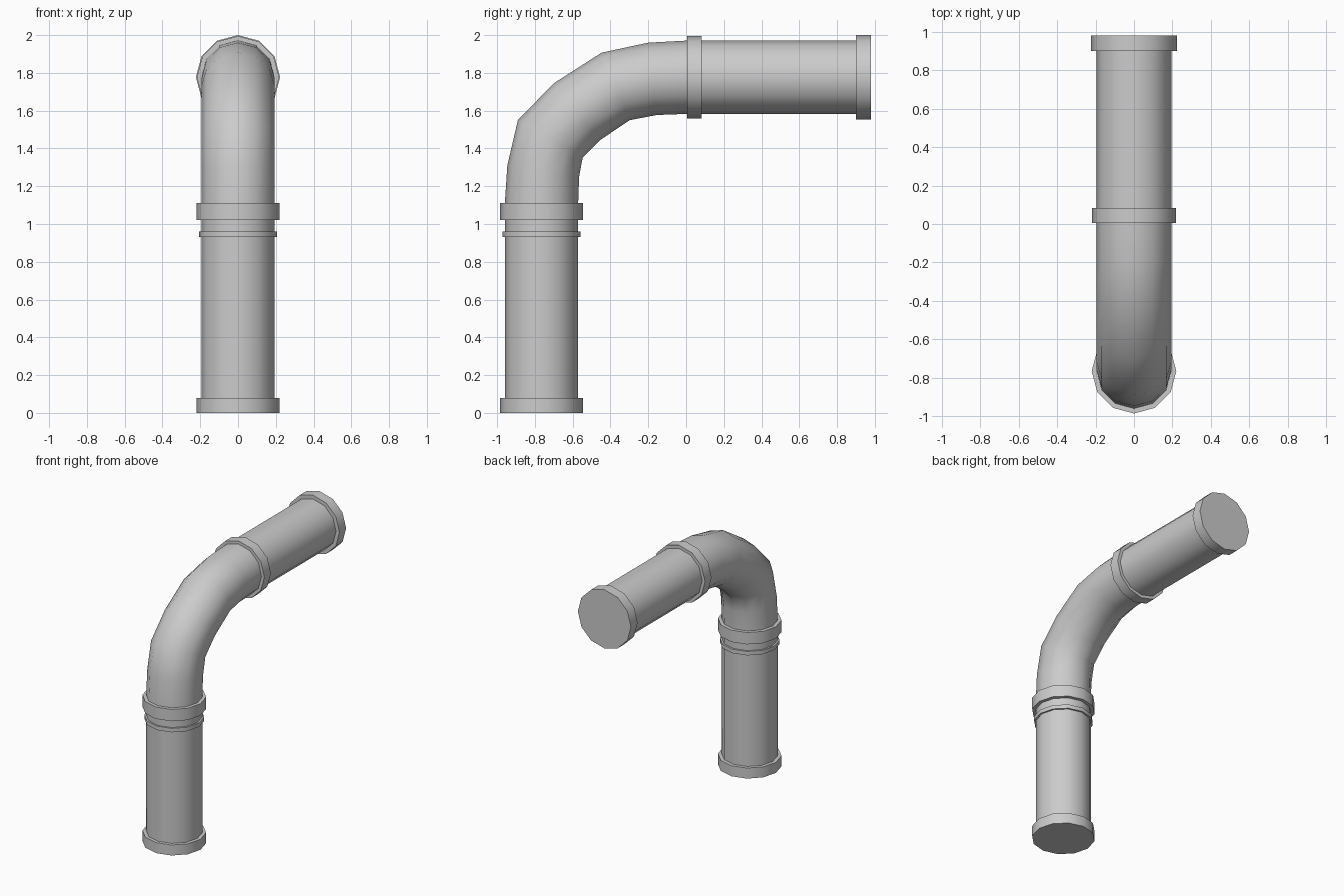
import bpy, math
from mathutils import Vector

if "Cube" in bpy.data.objects:
    bpy.data.objects.remove(bpy.data.objects["Cube"])

SIDES = 12
AXIS_Y, AXIS_Z = -0.765, 1.777   # centre lines of the upright and level runs
R = 0.194                        # pipe radius
X = Vector((1, 0, 0))


def loft(name, rings, cap_start=False, cap_end=False):
    """Skin rings given as (outer (y, z), inner (y, z), half width in x)."""
    verts, faces = [], []
    for o, i, w in rings:
        o, i = Vector((0, *o)), Vector((0, *i))
        c, u = (o + i) / 2, (o - i) / 2
        for k in range(SIDES):
            a = math.tau * k / SIDES
            verts.append(c + X * w * math.cos(a) + u * math.sin(a))
    for r in range(len(rings) - 1):
        b, t = r * SIDES, (r + 1) * SIDES
        for k in range(SIDES):
            n = (k + 1) % SIDES
            faces.append((b + n, b + k, t + k, t + n))
    if cap_start:
        faces.append(tuple(range(SIDES)))
    if cap_end:
        faces.append(tuple(reversed(range(len(verts) - SIDES, len(verts)))))
    mesh = bpy.data.meshes.new(name)
    mesh.from_pydata(verts, [], faces)
    ob = bpy.data.objects.new(name, mesh)
    bpy.context.collection.objects.link(ob)
    bpy.ops.object.select_all(action='DESELECT')
    ob.select_set(True)
    bpy.context.view_layer.objects.active = ob
    bpy.ops.object.shade_smooth_by_angle(angle=math.radians(50))
    return ob


def up(z, r=R):
    return ((AXIS_Y - r, z), (AXIS_Y + r, z), r)


def level(y, r=R):
    return ((y, AXIS_Z + r), (y, AXIS_Z - r), r)


def collar(name, ring, a, b, r):
    loft(name, [ring(a), ring(a, r), ring(b, r), ring(b)])


# upright run
loft("base_flange", [up(0, 0.22), up(0.08, 0.22), up(0.08)], cap_start=True)
loft("upright_pipe", [up(0.08), up(0.93)])
collar("thin_band", up, 0.93, 0.96, 0.207)
loft("upright_neck", [up(0.96), up(1.02)])
collar("lower_elbow_collar", up, 1.02, 1.11, 0.22)

# elbow, each ring from its outer to its inner bend point
bend = [((-0.946, 1.31), (-0.566, 1.25)),
        ((-0.89, 1.55), (-0.547, 1.352)),
        ((-0.70, 1.745), (-0.457, 1.443)),
        ((-0.447, 1.907), (-0.297, 1.55)),
        ((-0.20, 1.96), (-0.155, 1.577))]
loft("elbow", [up(1.11)] + [(o, i, R) for o, i in bend] + [level(0.005)])

# level run
collar("upper_elbow_collar", level, 0.005, 0.083, 0.218)
loft("level_pipe", [level(0.083), level(0.90)])
loft("end_flange", [level(0.90), level(0.90, 0.223), level(0.98, 0.223)], cap_end=True)
